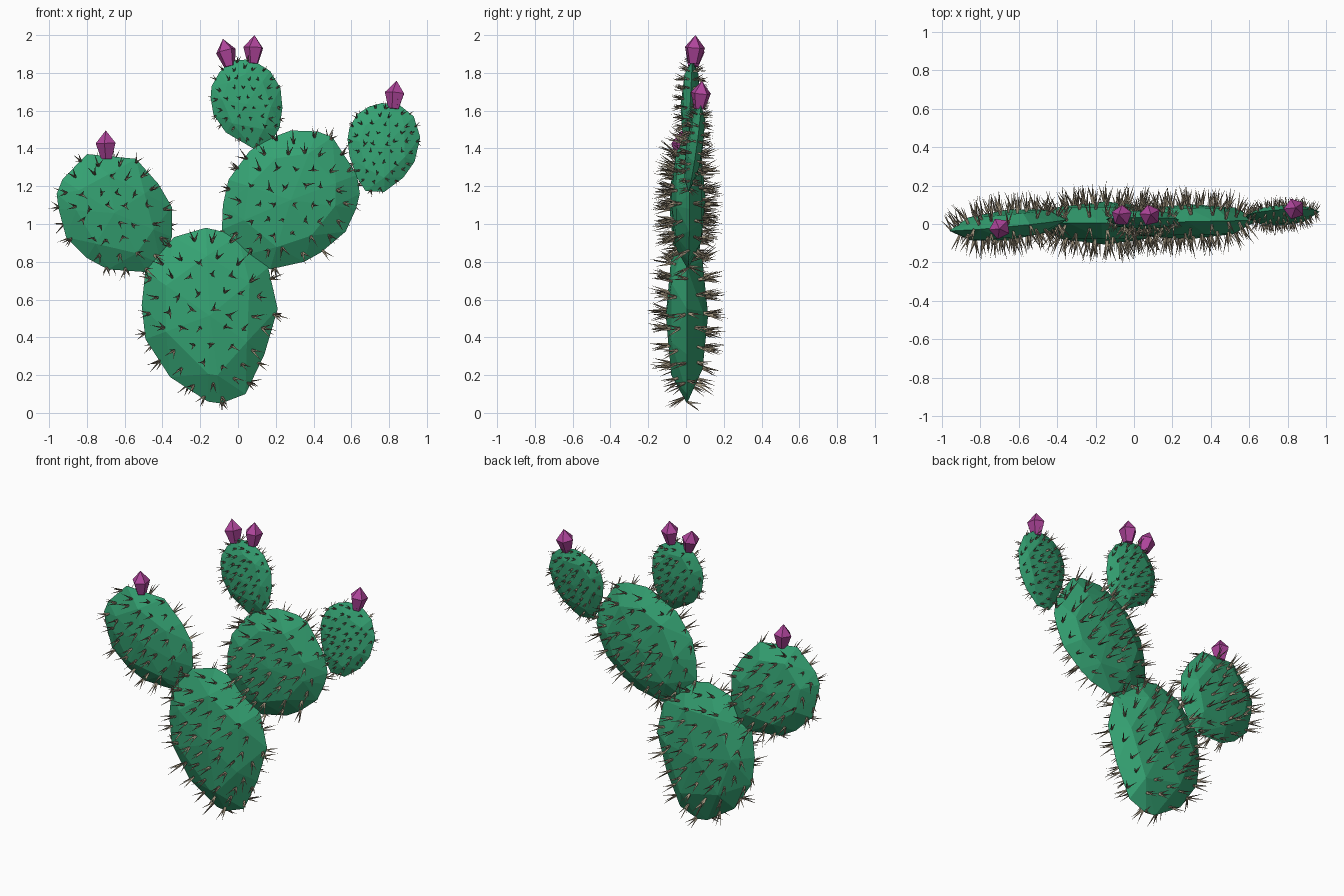
import bpy, bmesh, math, random
from mathutils import Vector
from mathutils.bvhtree import BVHTree

if "Cube" in bpy.data.objects:
    bpy.data.objects.remove(bpy.data.objects["Cube"])

random.seed(4)


def material(name, rgb):
    m = bpy.data.materials.new(name)
    m.diffuse_color = (*rgb, 1)
    m.use_nodes = True
    m.node_tree.nodes["Principled BSDF"].inputs["Base Color"].default_value = m.diffuse_color
    return m


GREEN = material("pad_green", (0.035, 0.36, 0.17))
PINK = material("bud_pink", (0.43, 0.06, 0.33))
TAN = material("spine_tan", (0.36, 0.30, 0.21))


def finish(bm, name, mat):
    me = bpy.data.meshes.new(name)
    bm.to_mesh(me)
    ob = bpy.data.objects.new(name, me)
    me.materials.append(mat)
    bpy.context.collection.objects.link(ob)


def cone(bm, base, direction, r, length):
    # three-sided thorn
    rot = direction.to_track_quat('Z', 'Y')
    spin = random.uniform(0, math.tau)
    ring = [bm.verts.new(base + rot @ Vector((r * math.cos(spin + k * math.tau / 3),
                                              r * math.sin(spin + k * math.tau / 3), 0)))
            for k in range(3)]
    tip = bm.verts.new(base + direction * length)
    for k in range(3):
        bm.faces.new((ring[k], ring[(k + 1) % 3], tip))
    bm.faces.new(ring[::-1])


def spines(name, tree, xs, zs, step, length, radius):
    # staggered clusters of three thorns on both faces
    bm = bmesh.new()
    rows = int((max(zs) - min(zs)) / (step * 0.87)) + 2
    cols = int((max(xs) - min(xs)) / step) + 2
    for side in (-1, 1):
        for j in range(rows):
            for i in range(cols):
                x = min(xs) + (i + 0.5 * (j % 2)) * step + random.uniform(-.2, .2) * step
                z = min(zs) + (j + 0.25) * step * 0.87 + random.uniform(-.2, .2) * step
                hit, normal, _, _ = tree.ray_cast(Vector((x, side, z)), Vector((0, -side, 0)))
                if hit is None:
                    continue
                turn = random.uniform(0, math.tau)
                for k in range(3):
                    a = turn + k * math.tau / 3 + random.uniform(-.4, .4)
                    s = random.uniform(0.15, 0.42)
                    d = (normal + Vector((s * math.cos(a), 0, s * math.sin(a)))).normalized()
                    cone(bm, hit - normal * 0.004, d, radius, length * random.uniform(0.7, 1.1))
    for v in bm.verts:
        v.co.z = max(v.co.z, 0)
    finish(bm, name, TAN)


def pad(name, outline, y0, slope_x, slope_z, thick, step, length, radius):
    # flattened, faceted pad: hull of rim, half-count inner ring and centre
    xs, zs = [p[0] for p in outline], [p[1] for p in outline]
    cx, cz = (min(xs) + max(xs)) / 2, (min(zs) + max(zs)) / 2

    def point(x, z, off):
        return (x, y0 + slope_x * (x - cx) + slope_z * (z - cz) + off, z)

    bm = bmesh.new()
    for x, z in outline:
        bm.verts.new(point(x, z, 0))
    for side in (-1, 1):
        bm.verts.new(point(cx, cz, side * thick))
        start = 0 if side < 0 else 1
        for x, z in outline[start::2]:
            bm.verts.new(point(cx + (x - cx) * 0.68, cz + (z - cz) * 0.68, side * thick * 0.74))
    hull = bmesh.ops.convex_hull(bm, input=bm.verts[:])
    loose = {g for g in hull["geom_interior"] + hull["geom_unused"]
             if isinstance(g, bmesh.types.BMVert)}
    bmesh.ops.delete(bm, geom=list(loose), context='VERTS')
    bmesh.ops.recalc_face_normals(bm, faces=bm.faces[:])
    tree = BVHTree.FromBMesh(bm)
    finish(bm, name, GREEN)
    spines(name + "_spines", tree, xs, zs, step, length, radius)


pad("base_pad", [(-.09, .05), (.04, .10), (.14, .31), (.21, .55), (.16, .77), (0, .94),
                 (-.17, .98), (-.34, .93), (-.49, .75), (-.51, .57), (-.49, .39),
                 (-.36, .19), (-.16, .06)],
    0.005, 0, 0, .112, .105, .115, .0075)
pad("left_pad", [(-.35, .93), (-.35, 1.09), (-.42, 1.21), (-.54, 1.345), (-.70, 1.36),
                 (-.80, 1.37), (-.93, 1.235), (-.96, 1.16), (-.95, 1.08), (-.91, .93),
                 (-.80, .82), (-.69, .76), (-.48, .745), (-.41, .79)],
    -0.005, .09, -.03, .08, .092, .11, .007)
pad("right_pad", [(-.085, .97), (-.08, 1.10), (-.05, 1.235), (.06, 1.385), (.16, 1.45),
                  (.28, 1.495), (.42, 1.49), (.50, 1.46), (.63, 1.26), (.645, 1.16),
                  (.625, 1.08), (.57, .96), (.44, .85), (.35, .80), (.17, .76), (.01, .83)],
    0.012, .02, 0, .092, .095, .11, .007)
pad("top_pad", [(-.145, 1.67), (-.13, 1.58), (-.065, 1.485), (.08, 1.40), (.18, 1.44),
                (.22, 1.51), (.235, 1.615), (.225, 1.72), (.17, 1.81), (.09, 1.86),
                (.04, 1.87), (-.04, 1.865), (-.10, 1.80), (-.14, 1.73)],
    0.022, 0, .05, .05, .058, .06, .0045)
pad("small_right_pad", [(.58, 1.45), (.59, 1.51), (.63, 1.58), (.69, 1.62), (.76, 1.64),
                        (.855, 1.63), (.93, 1.57), (.965, 1.46), (.935, 1.33),
                        (.875, 1.245), (.775, 1.17), (.675, 1.175), (.63, 1.245), (.59, 1.36)],
    0.045, .06, .13, .045, .056, .06, .0045)


def bud(name, base, tip, spin):
    # five-sided fruit: narrow foot, wide shoulder, pointed top
    base, tip = Vector(base), Vector(tip)
    axis = tip - base
    rot = axis.to_track_quat('Z', 'Y')
    bm = bmesh.new()
    rings = []
    for t, r in ((0, .030), (.56, .056)):
        rings.append([bm.verts.new(base + axis * t + rot @ Vector(
            (r * math.cos(spin + k * math.tau / 5), r * math.sin(spin + k * math.tau / 5), 0)))
            for k in range(5)])
    top = bm.verts.new(tip)
    bm.faces.new(rings[0][::-1])
    for k in range(5):
        n = (k + 1) % 5
        bm.faces.new((rings[0][k], rings[0][n], rings[1][n], rings[1][k]))
        bm.faces.new((rings[1][k], rings[1][n], top))
    finish(bm, name, PINK)


bud("left_bud", (-.695, -.02, 1.345), (-.70, -.025, 1.495), .3)
bud("top_bud_left", (-.045, .035, 1.835), (-.08, .05, 1.98), 1.0)
bud("top_bud_right", (.08, .04, 1.85), (.087, .05, 2.0), .5)
bud("small_right_bud", (.825, .07, 1.61), (.84, .085, 1.758), .8)
